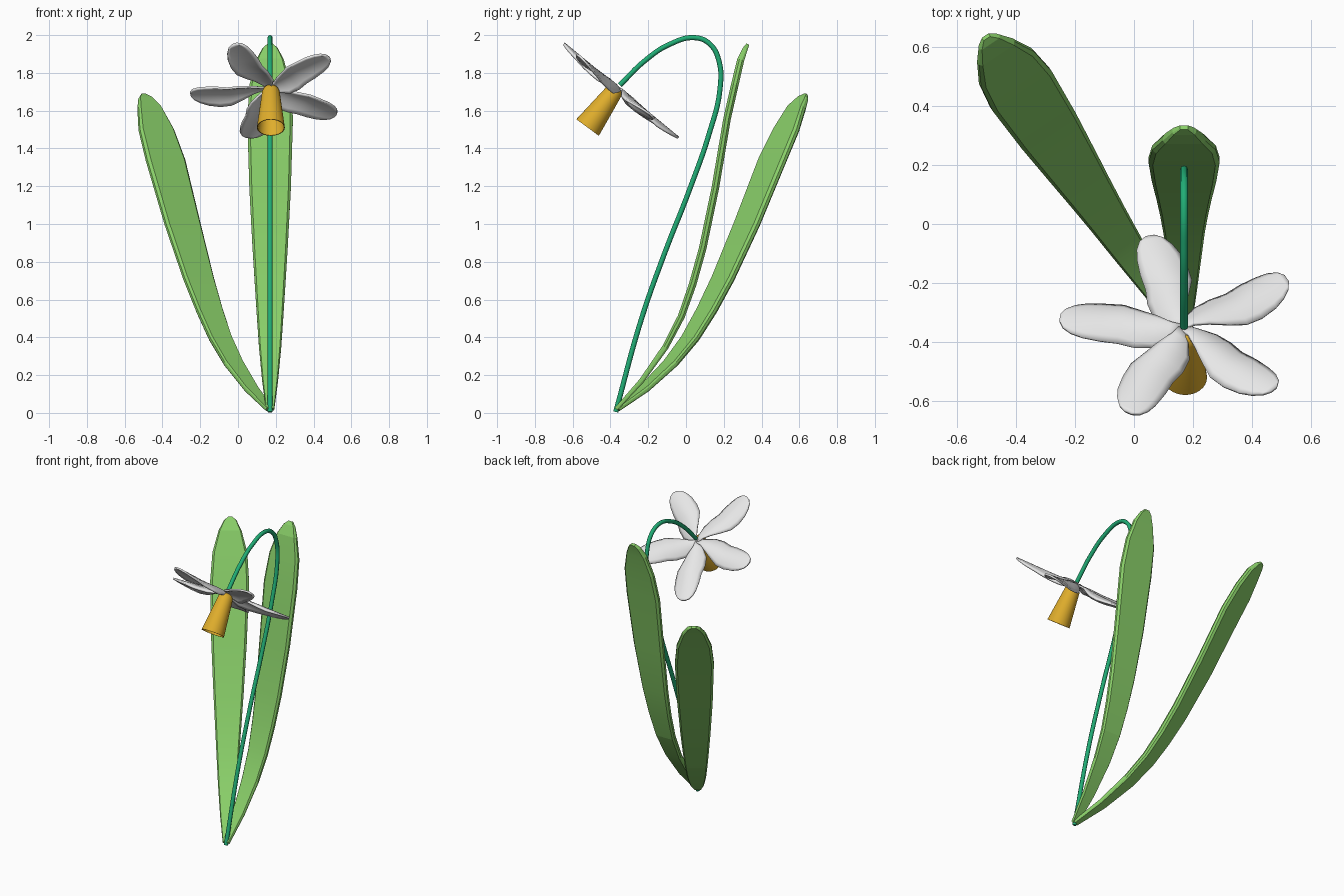
import bpy, bmesh, math
from mathutils import Vector, Matrix

if "Cube" in bpy.data.objects:
    bpy.data.objects.remove(bpy.data.objects["Cube"])


def material(name, rgb):
    m = bpy.data.materials.new(name)
    m.diffuse_color = (*rgb, 1)
    m.use_nodes = True
    m.node_tree.nodes["Principled BSDF"].inputs["Base Color"].default_value = m.diffuse_color
    return m


LEAF = material("leaf green", (0.25, 0.62, 0.14))
STEM = material("stem green", (0.015, 0.42, 0.18))
WHITE = material("petal white", (0.80, 0.80, 0.80))
YELLOW = material("cup yellow", (0.74, 0.42, 0.025))


def grid_object(name, rows, mat, matrix, closed=False, caps=False, angle=40):
    """Skin a list of equal-length point rows into a smooth sheet or tube."""
    bm = bmesh.new()
    vs = [[bm.verts.new(p) for p in row] for row in rows]
    n = len(rows[0])
    for a, b in zip(vs, vs[1:]):
        for i in range(n if closed else n - 1):
            j = (i + 1) % n
            bm.faces.new((a[i], a[j], b[j], b[i]))
    if caps:
        bm.faces.new(vs[0])
        bm.faces.new(vs[-1])
    bmesh.ops.remove_doubles(bm, verts=bm.verts, dist=1e-5)
    bmesh.ops.recalc_face_normals(bm, faces=bm.faces)
    me = bpy.data.meshes.new(name)
    bm.to_mesh(me)
    bm.free()
    me.materials.append(mat)
    ob = bpy.data.objects.new(name, me)
    bpy.context.collection.objects.link(ob)
    ob.matrix_world = matrix
    bpy.ops.object.select_all(action='DESELECT')
    ob.select_set(True)
    bpy.context.view_layer.objects.active = ob
    bpy.ops.object.shade_smooth_by_angle(angle=math.radians(angle))
    return ob


BASE = Vector((0.17, -0.37, 0.0))
CENTRE = Vector((0.17, -0.36, 1.73))

# Leaves: long flat slabs with bevelled rims (distance back, height, half width)
BLADE = [(0.0, 0.02, 0.022), (0.135, 0.17, 0.042), (0.262, 0.35, 0.059),
         (0.345, 0.51, 0.070), (0.405, 0.68, 0.081), (0.458, 0.87, 0.093),
         (0.525, 1.19, 0.110), (0.588, 1.56, 0.121), (0.629, 1.74, 0.108),
         (0.660, 1.87, 0.072), (0.685, 1.93, 0.040), (0.698, 1.952, 0.014)]


def leaf(name, yaw, tilt):
    rows = []
    for i, (d, z, w) in enumerate(BLADE):
        p, q = BLADE[max(i - 1, 0)], BLADE[min(i + 1, len(BLADE) - 1)]
        tan = Vector((0, q[0] - p[0], q[1] - p[1])).normalized()
        front = Vector((0, -tan.z, tan.y))
        h = min(0.02, 0.006 + 0.18 * w)
        section = [(-w, -0.4 * h), (-0.88 * w, -h), (0.88 * w, -h), (w, -0.4 * h),
                   (w, 0.4 * h), (0.88 * w, h), (-0.88 * w, h), (-w, 0.4 * h)]
        rows.append([Vector((x, d, z)) + front * f for x, f in section])
    mat = (Matrix.Translation(BASE) @ Matrix.Rotation(yaw, 4, 'Z')
           @ Matrix.Rotation(-tilt, 4, 'X'))
    grid_object(name, rows, LEAF, mat, closed=True, caps=True, angle=8)


leaf("back_leaf", 0, 0)
leaf("side_leaf", math.radians(33.8), math.radians(16))

# Stem: round tube hooked over at the top
PATH = [(-0.372, 0.005), (-0.235, 0.50), (-0.115, 0.84), (0.02, 1.185),
        (0.122, 1.476), (0.180, 1.715), (0.174, 1.865), (0.127, 1.952),
        (0.05, 1.986), (-0.085, 1.952), (-0.217, 1.865), (-0.35, 1.735)]
cu = bpy.data.curves.new("stem", 'CURVE')
cu.dimensions = '3D'
cu.bevel_depth = 0.0135
cu.bevel_resolution = 2
cu.use_fill_caps = True
sp = cu.splines.new('BEZIER')
sp.bezier_points.add(len(PATH) - 1)
for bp, (y, z) in zip(sp.bezier_points, PATH):
    bp.co = (0.17, y, z)
    bp.handle_left_type = bp.handle_right_type = 'AUTO'
cu.materials.append(STEM)
bpy.context.collection.objects.link(bpy.data.objects.new("stem", cu))

# Cup: hollow flared tube, lathed around its drooping axis
CUP = [(0, 0.006), (0.022, 0.009), (0.038, 0.018), (0.047, 0.04),
       (0.074, 0.272), (0.070, 0.272), (0.043, 0.043), (0.03, 0.024), (0, 0.015)]
axis = Vector((0, -0.592, -0.806))
rings = [[(r * math.cos(k * math.tau / 32), r * math.sin(k * math.tau / 32), h)
          for k in range(32)] for r, h in CUP]
grid_object("cup", rings, YELLOW, Matrix.Translation(CENTRE + Vector((0.004, 0, 0)))
            @ axis.to_track_quat('Z', 'Y').to_matrix().to_4x4(), closed=True)

# Petals: five twisted wavy blades (distance out, half width, sideways sway)
OUTLINE = [(0.0, 0.010, 0), (0.04, 0.028, -0.016), (0.09, 0.054, -0.022),
           (0.15, 0.070, -0.014), (0.21, 0.078, 0.0), (0.27, 0.080, -0.004),
           (0.33, 0.073, -0.010), (0.37, 0.060, -0.016), (0.400, 0.040, -0.02),
           (0.415, 0.014, -0.022)]
frame = Matrix(((1, 0, 0), (0, -0.772, -0.636), (0, 0.636, -0.772))).to_4x4()
petal_rows = []
for s, w, sway in OUTLINE:
    row = []
    for k in range(9):
        t = k / 4 - 1
        lift = 0.026 * t * t * math.sin(math.pi * s / 0.42)
        twist = -0.03 * t * max(0, 1 - s / 0.26) * min(1, s / 0.08)
        row.append((s, t * w + sway, lift + twist))
    petal_rows.append(row)
for k, deg in enumerate((44, 119, 189, 258, -28)):
    spin = Matrix.Rotation(math.radians(deg), 4, 'Z')
    ob = grid_object(f"petal_{k + 1}", petal_rows, WHITE,
                     Matrix.Translation(CENTRE + Vector((-0.008, 0.008, -0.016)))
                     @ frame @ spin, angle=60)
    mod = ob.modifiers.new("thickness", 'SOLIDIFY')
    mod.thickness = 0.012
    mod.offset = 0
